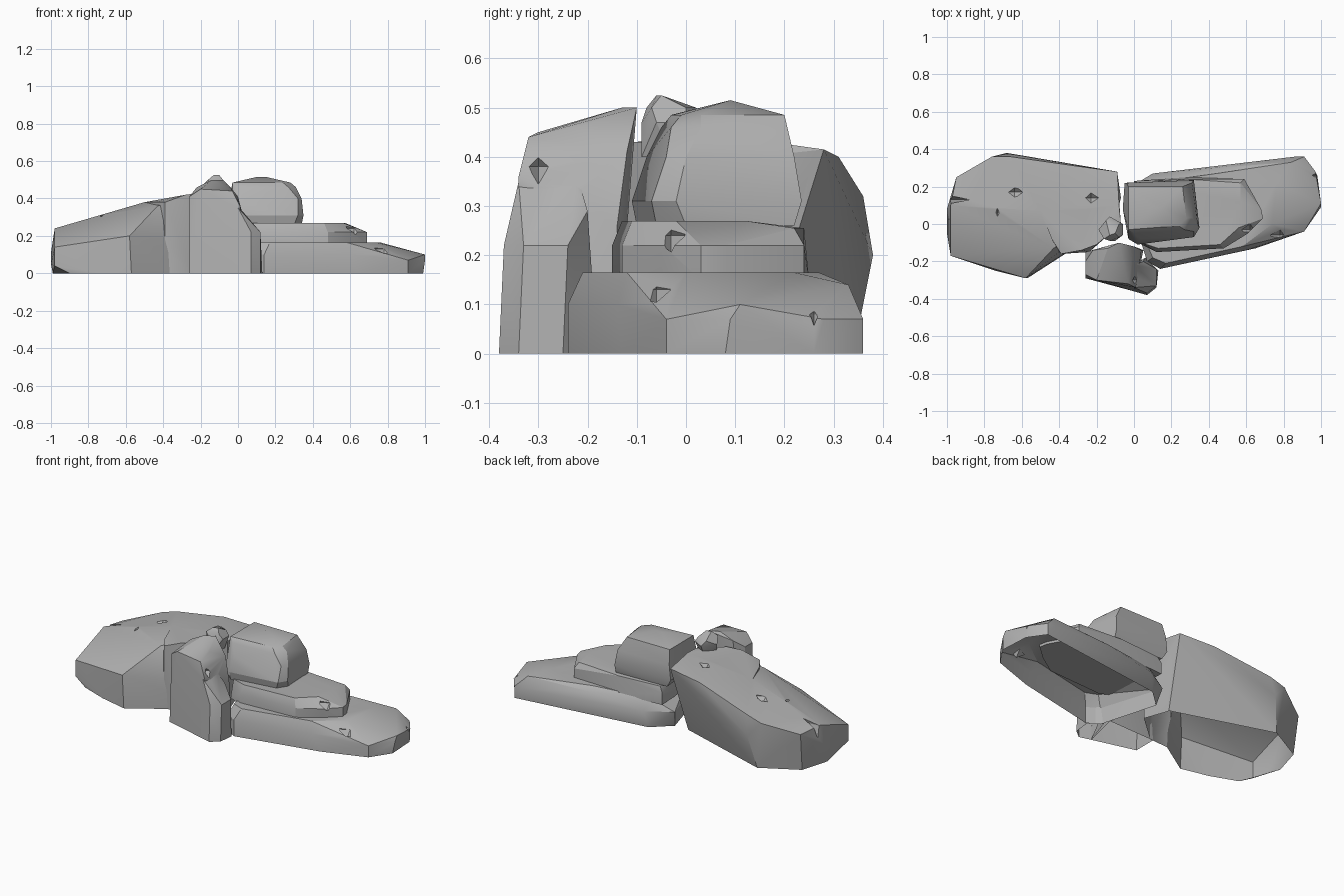
import bpy
import bmesh
from mathutils import Vector

CM = 0.01  # all rock measurements below are in hundredths of a unit

if "Cube" in bpy.data.objects:
    bpy.data.objects.remove(bpy.data.objects["Cube"], do_unlink=True)

stone = bpy.data.materials.new("grey stone")
stone.use_nodes = True
stone.diffuse_color = (0.44, 0.44, 0.44, 1)
shader = next(n for n in stone.node_tree.nodes if n.type == "BSDF_PRINCIPLED")
shader.inputs["Base Color"].default_value = stone.diffuse_color
shader.inputs["Roughness"].default_value = 0.9


def hull_object(name, points):
    """Chiselled convex block wrapped around a few corner points."""
    bm = bmesh.new()
    for point in points:
        bm.verts.new(Vector(point) * CM)
    result = bmesh.ops.convex_hull(bm, input=bm.verts)
    loose = {g for g in result["geom_interior"] if isinstance(g, bmesh.types.BMVert)}
    bmesh.ops.delete(bm, geom=list(loose), context="VERTS")
    bmesh.ops.dissolve_limit(bm, angle_limit=0.06, verts=bm.verts, edges=bm.edges)
    bmesh.ops.recalc_face_normals(bm, faces=bm.faces)
    mesh = bpy.data.meshes.new(name)
    bm.to_mesh(mesh)
    bm.free()
    obj = bpy.data.objects.new(name, mesh)
    bpy.context.collection.objects.link(obj)
    return obj


def combine(obj, points, operation):
    """Fuse a second block to a rock, or cut it away."""
    helper = hull_object("helper_block", points)
    helper.hide_render = True
    modifier = obj.modifiers.new("combine", "BOOLEAN")
    modifier.operation = operation
    modifier.solver = "EXACT"
    modifier.object = helper
    graph = bpy.context.evaluated_depsgraph_get()
    obj.data = bpy.data.meshes.new_from_object(obj.evaluated_get(graph))
    obj.modifiers.clear()
    bpy.data.objects.remove(helper, do_unlink=True)


def diamond(centre, size):
    """Corners of a diamond, used for knocking out chips."""
    corners = []
    for axis in range(3):
        for side in (-1, 1):
            corner = Vector(centre)
            corner[axis] += side * size[axis]
            corners.append(corner)
    return corners


def open_floor(obj):
    """Leave the underside open where a rock sits on the ground."""
    bm = bmesh.new()
    bm.from_mesh(obj.data)
    floor = [f for f in bm.faces if all(v.co.z < CM * 0.1 for v in f.verts)]
    bmesh.ops.delete(bm, geom=floor, context="FACES")
    bm.to_mesh(obj.data)
    bm.free()


def ring(z, *outline):
    """Corner points sharing one height."""
    return [(x, y, z) for x, y in outline]


def rock(name, points, lobe=None, chips=()):
    obj = hull_object(name, points)
    if lobe:
        combine(obj, lobe, "UNION")
    for centre, size in chips:
        combine(obj, diamond(centre, size), "DIFFERENCE")
    open_floor(obj)
    obj.data.materials.clear()
    obj.data.materials.append(stone)
    bpy.ops.object.select_all(action="DESELECT")
    obj.select_set(True)
    bpy.context.view_layer.objects.active = obj
    bpy.ops.object.shade_smooth_by_angle(angle=0.45)


# Large sloping slab, fused with the shoulder that meets the pillar
shoulder = (
    ring(0, (-44, -10), (-39, -16), (-24, -15), (-7, 0), (-12, 14), (-44, 5))
    + [(-50, 7, 38), (-44, -8, 38), (-39, -16, 38), (-28, -14, 42),
       (-20, -11, 43), (-7, 0, 43), (-8, 10, 44), (-31, 31, 39.5), (-9, 27, 41)])
rock("sloping_slab",
     ring(0, (-99, 5), (-94, 22), (-72, 34), (-12, 15), (-12, 0),
          (-42, -15), (-57, -29), (-74, -25), (-90, -19))
     + ring(20, (-68, 38), (-58, -29))
     + [(-100, -5, 5), (-100, 8, 11), (-98, -17, 4), (-98, -17, 14), (-98, 10, 24),
        (-95, 25, 23), (-76, 36, 29), (-66, 36, 32), (-31, 31, 40), (-9, 28, 41.5),
        (-50, 7, 38), (-43, -13, 36), (-8, 10, 44), (-7, 14, 40)],
     lobe=shoulder,
     chips=[((-98, 13, 24), (16, 2, 7)),
            ((-64, 17, 34), (6, 3, 3)),
            ((-23, 14, 43), (5, 4, 4)),
            ((-73, 6, 31), (1, 3, 2))])

# Upright pillar fused with its lower foot
foot = (
    ring(0, (0, -36), (7, -38), (12, -34), (13, -25), (6, -18))
    + ring(22, (7, -37), (12, -33), (12, -24))
    + ring(29, (3, -35), (6, -30), (5, -20))
    + [(0, -22, 36), (0, -34, 35)])
rock("front_pillar",
     ring(0, (-26, -15), (-26, -29), (0, -36), (5, -14))
     + ring(41, (-26, -20), (-26, -27), (0, -12))
     + [(-20, -30, 45), (-3, -32, 44), (1, -34, 36), (-22, -14, 46),
        (-14, -13, 50), (-8, -10, 50), (-4, -22, 46), (4, -14, 26)],
     lobe=foot,
     chips=[((2, -30, 38), (5, 3, 4))])

# Small stone wedged in the gap
rock("wedged_pebble",
     ring(40, (-17, -5), (-10, -9), (-7, -3), (-13, 1))
     + ring(47, (-19, -3), (-13, -9), (-6, -6), (-6, 0), (-13, 4))
     + ring(50, (-16, -8), (-8, -7), (-8, 0), (-15, 2))
     + ring(52.5, (-13, -6), (-10, -5)))

# Wide base slab
rock("base_slab",
     ring(0, (7, -20), (14, -24), (65, -13), (91, -4), (99, 8),
          (98, 26), (91, 36), (40, 29), (8, 25), (-3, 15))
     + ring(10, (7, -20), (14, -24), (60, -14), (100, 11), (10, 27), (-5, 18))
     + ring(7, (97, 28), (91, 36), (86, 36), (91, -4), (100, 9))
     + ring(14, (84, 33), (66, -10), (43, 30))
     + ring(16.5, (10, -18), (17, -21), (58, -12), (74, 0), (76, 22), (44, 27), (8, 22)),
     chips=[((97, 26, 8), (2, 1, 3)),
            ((78, -6, 13), (6, 3, 4))])

# Flat middle slab
rock("middle_slab",
     ring(15, (2, -10), (12, -15), (48, -13), (60, -5), (69, 3), (68, 8),
          (59, 24), (28, 25), (0, 23))
     + ring(22, (12, -15), (48, -13), (61, -5), (69, 3), (68, 8), (59, 24), (0, 23))
     + ring(27, (4, -10), (13, -13), (46, -11), (56, -2), (57, 12))
     + ring(25.5, (57, 22), (28, 24), (2, 22)),
     chips=[((62, -3, 24), (6, 3, 4))])

# Rounded boulder on top of the stack
rock("top_boulder",
     ring(26, (2, -10), (30, -6), (34, 0), (32, 22), (-2, 21))
     + ring(31, (2, -11), (32, -7), (35, -2), (32, 23.5), (-5, 22), (-6, 8), (-3, -8))
     + ring(40, (3, -8), (32, -4), (34, 0), (31, 22), (-4, 22))
     + ring(46, (0, -5), (27, -3), (31, 3))
     + ring(48.5, (-3, 20), (-3, -3), (24, -1), (28, 3), (26, 20))
     + ring(51.5, (10, 9), (15, 9)))
